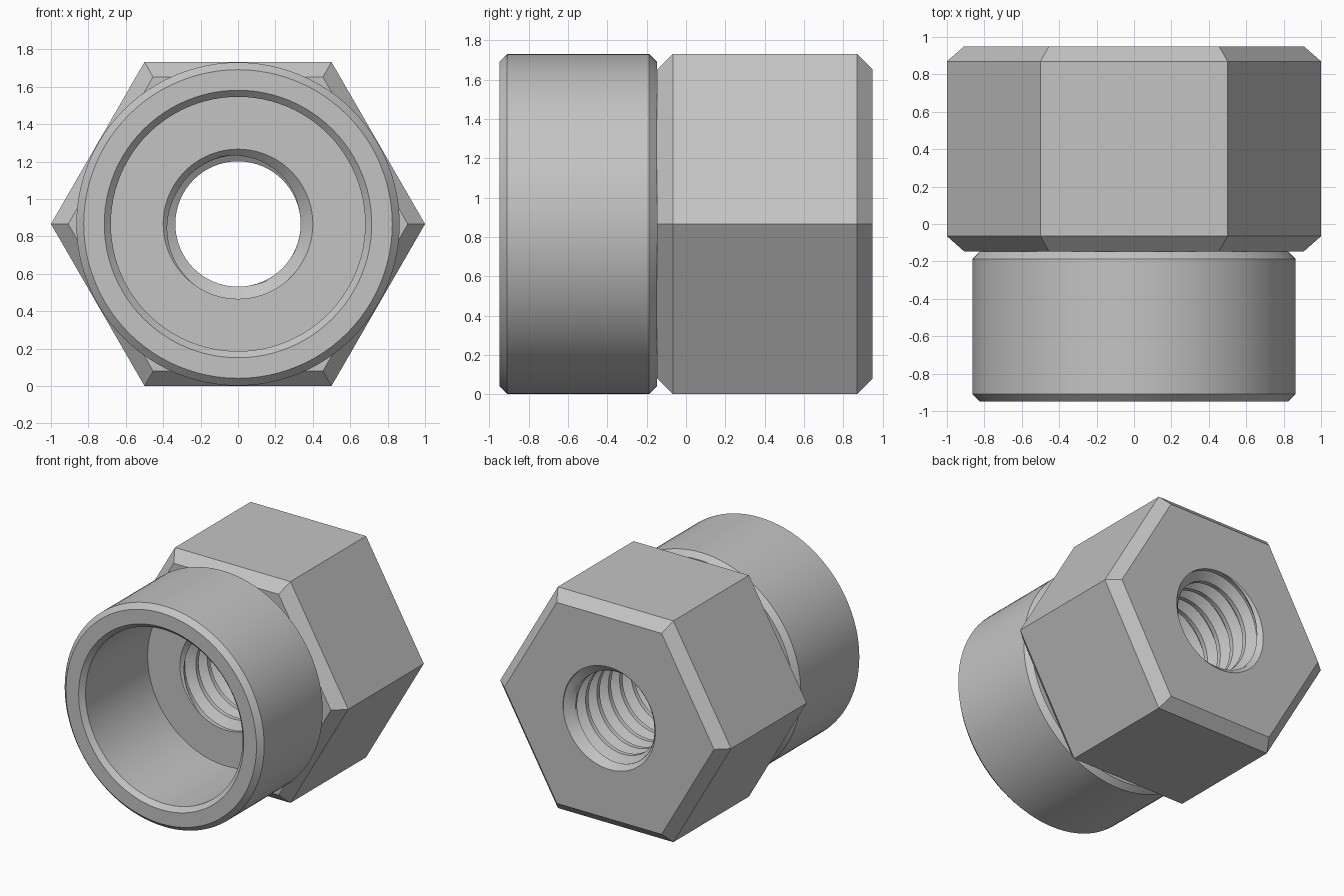
import bpy, bmesh, math

if "Cube" in bpy.data.objects:
    bpy.data.objects.remove(bpy.data.objects["Cube"])

N = 96            # segments around the axis
CZ = 0.866        # axis height
SEAT = -0.147     # plane where sleeve meets hex
BACK = 0.95
R_MINOR, R_MAJOR, PITCH = 0.335, 0.40, 0.14

steel = bpy.data.materials.new("steel grey")
steel.diffuse_color = (0.55, 0.55, 0.55, 1)
steel.use_nodes = True
steel.node_tree.nodes["Principled BSDF"].inputs["Base Color"].default_value = steel.diffuse_color


def point(r, t, y):
    return (r * math.sin(t), y, CZ + r * math.cos(t))


def hexagon(corner_r, t):
    """Polar radius of a hexagon with flats on top and bottom."""
    a = (t + math.pi / 6) % (math.pi / 3) - math.pi / 6
    return corner_r * math.cos(math.pi / 6) / math.cos(a)


def circle(r, t):
    return r


def add_rings(bm, rings, closed=False):
    """Skin quads between successive rings of points."""
    rows = [[bm.verts.new(p) for p in ring] for ring in rings]
    pairs = list(zip(rows, rows[1:]))
    if closed:
        pairs.append((rows[-1], rows[0]))
    for a, b in pairs:
        for i in range(N):
            bm.faces.new((a[i], a[i + 1], b[i + 1], b[i]))


def lathe(profile):
    """Rings of N + 1 points from (shape, radius, y) entries."""
    angles = [2 * math.pi * i / N for i in range(N + 1)]
    return [[point(shape(r, t), t, y) for t in angles] for shape, r, y in profile]


def finish(bm, name):
    bmesh.ops.remove_doubles(bm, verts=bm.verts, dist=2e-5)
    bmesh.ops.recalc_face_normals(bm, faces=bm.faces)
    mesh = bpy.data.meshes.new(name)
    bm.to_mesh(mesh)
    bm.free()
    obj = bpy.data.objects.new(name, mesh)
    bpy.context.collection.objects.link(obj)
    mesh.materials.append(steel)
    bpy.ops.object.select_all(action='DESELECT')
    obj.select_set(True)
    bpy.context.view_layer.objects.active = obj
    bpy.ops.object.shade_smooth_by_angle(angle=math.radians(25))


def thread_rings():
    """Helical bore wall, countersunk to the major radius at both ends."""
    depth = R_MAJOR - R_MINOR
    steps = [(0, 0), (.125, 0), (.25, 0), (.406, .5), (.5625, 1), (.6875, 1), (.844, .5)]
    turns = int((BACK - SEAT) / PITCH) + 3
    rings = []
    for k in range(turns):
        for frac, d in steps:
            ring = []
            for i in range(N + 1):
                y = SEAT + PITCH * (k - 1 + frac + i / N)
                y = min(max(y, SEAT), BACK)
                cone = R_MAJOR - min(y - SEAT, BACK - y)
                r = max(R_MINOR + depth * d, cone)
                ring.append(point(r, 2 * math.pi * i / N, y))
            rings.append(ring)
    return rings


# Hex body with chamfered ends and threaded bore
bm = bmesh.new()
add_rings(bm, lathe([
    (circle, R_MAJOR, SEAT), (hexagon, 0.908, SEAT), (hexagon, 1.0, -0.065),
    (hexagon, 1.0, 0.87), (hexagon, 0.908, BACK), (circle, R_MAJOR, BACK)]))
add_rings(bm, thread_rings())
finish(bm, "hex_body")

# Round hollow sleeve in front
bm = bmesh.new()
add_rings(bm, lathe([(circle, r, y) for r, y in [
    (0.825, SEAT), (0.864, -0.187), (0.864, -0.91), (0.825, -0.95),
    (0.715, -0.95), (0.68, -0.915), (0.68, SEAT)]]), closed=True)
finish(bm, "front_sleeve")
